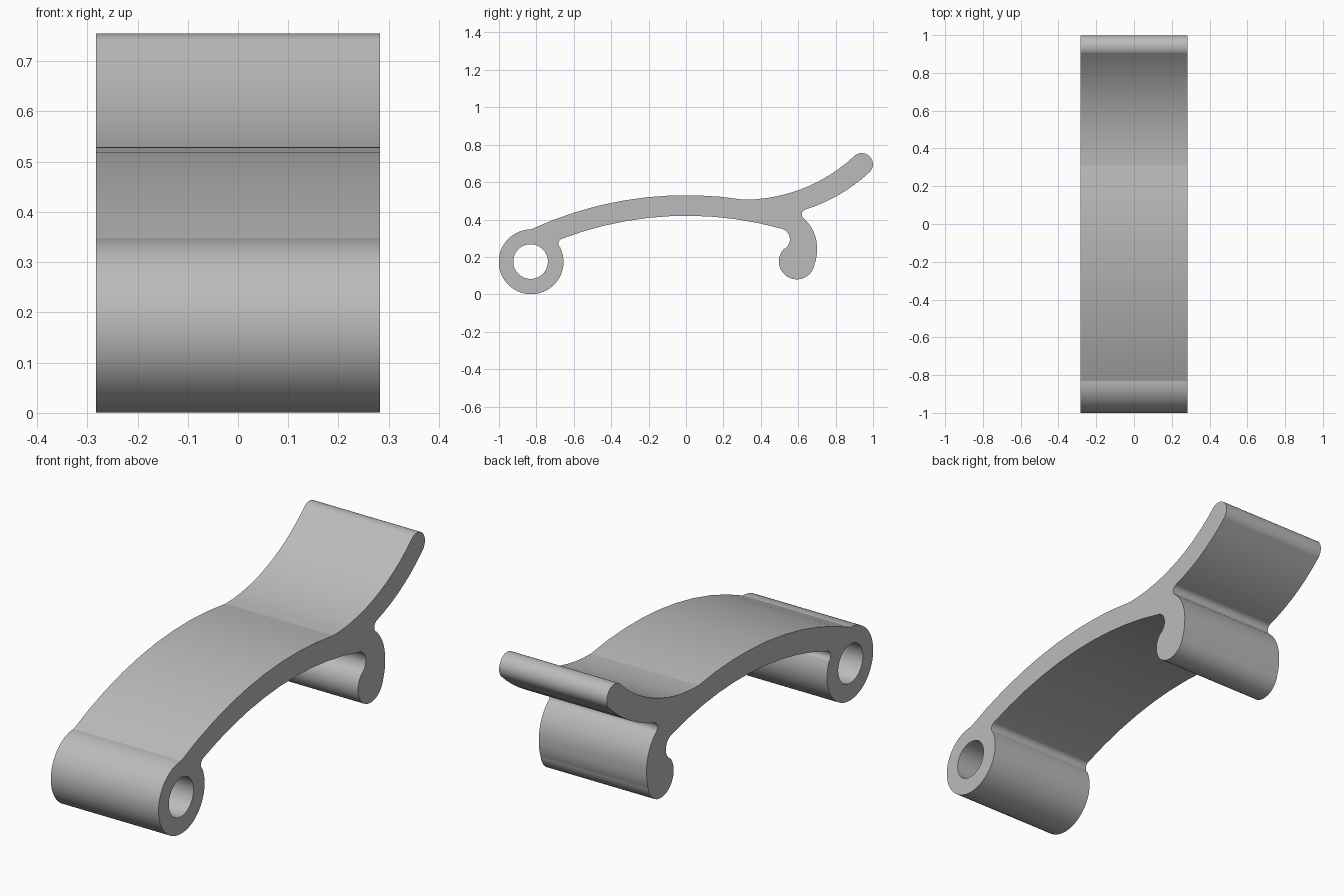
import bpy, bmesh
from math import atan2, ceil, cos, sin, pi, radians, tau
from mathutils import Matrix, Vector

HALF_WIDTH = 0.283
STEP = radians(4)

cube = bpy.data.objects.get("Cube")
if cube:
    bpy.data.objects.remove(cube)


def arc(a, m, b):
    """Points after a, up to and including b, on the circle through a, m and b."""
    a, m, b = Vector(a), Vector(m), Vector(b)
    p, q = m - a, b - a
    d = 2 * (p.x * q.y - p.y * q.x)
    c = Vector((q.y * p.dot(p) - p.y * q.dot(q), p.x * q.dot(q) - q.x * p.dot(p))) / d
    r, c = c.length, a + c
    start = atan2(a.y - c.y, a.x - c.x)
    sweep = (atan2(b.y - c.y, b.x - c.x) - start) % tau
    if d < 0:
        sweep -= tau
    n = max(4, ceil(abs(sweep) / STEP))
    return [(c.x + r * cos(start + sweep * i / n), c.y + r * sin(start + sweep * i / n))
            for i in range(1, n + 1)]


def add_loop(curve, points):
    spline = curve.splines.new('POLY')
    spline.points.add(len(points) - 1)
    for p, (u, v) in zip(spline.points, points):
        p.co = (u, v, 0, 1)
    spline.use_cyclic_u = True


# Side outline as a chain of arcs: (point on the way, end point)
start = (-0.672, 0.249)
chain = [
    ((-0.950, 0.051), (-0.830, 0.347)),   # pivot barrel
    ((-0.463, 0.475), (0.310, 0.506)),    # top of the arched arm
    ((0.610, 0.560), (0.905, 0.744)),     # upswept thumb tab
    ((0.982, 0.737), (0.984, 0.656)),     # rounded tab tip
    ((0.833, 0.541), (0.640, 0.454)),     # underside of the tab
    ((0.619, 0.427), (0.633, 0.402)),     # notch behind the hook
    ((0.682, 0.335), (0.700, 0.240)),     # back of the hook
    ((0.698, 0.202), (0.687, 0.160)),     # hook flank
    ((0.592, 0.080), (0.522, 0.241)),     # round hook end
    ((0.553, 0.310), (0.506, 0.352)),     # inner hook throat
    ((0.000, 0.420), (-0.664, 0.297)),    # underside of the arm
    ((-0.682, 0.274), start),             # fillet into the barrel
]
outline = [start]
for mid, end in chain:
    outline += arc(outline[-1], mid, end)
outline.pop()

# Pin hole through the barrel
hole = [(-0.831 + 0.0925 * cos(tau * i / 72), 0.175 + 0.0925 * sin(tau * i / 72))
        for i in range(72)]

# Filled profile extruded across the width
curve = bpy.data.curves.new("latch_lever", 'CURVE')
curve.dimensions = '2D'
curve.fill_mode = 'BOTH'
curve.extrude = HALF_WIDTH
add_loop(curve, outline)
add_loop(curve, hole)
lever = bpy.data.objects.new("latch_lever", curve)
bpy.context.collection.objects.link(lever)
bpy.ops.object.select_all(action='DESELECT')
lever.select_set(True)
bpy.context.view_layer.objects.active = lever
bpy.ops.object.convert(target='MESH')
lever = bpy.context.object

# Stand the profile upright and weld the caps to the walls
mesh = lever.data
mesh.transform(Matrix(((0, 0, 1, 0), (1, 0, 0, 0), (0, 1, 0, 0), (0, 0, 0, 1))))
bm = bmesh.new()
bm.from_mesh(mesh)
bmesh.ops.remove_doubles(bm, verts=bm.verts, dist=0.0001)
bmesh.ops.recalc_face_normals(bm, faces=bm.faces)
bm.to_mesh(mesh)
bm.free()
bpy.ops.object.shade_smooth_by_angle(angle=radians(5.5))

# Plain grey finish
grey = bpy.data.materials.new("light_grey")
grey.use_nodes = True
color = (0.5, 0.5, 0.5, 1)
grey.diffuse_color = color
grey.node_tree.nodes["Principled BSDF"].inputs["Base Color"].default_value = color
mesh.materials.clear()
mesh.materials.append(grey)
